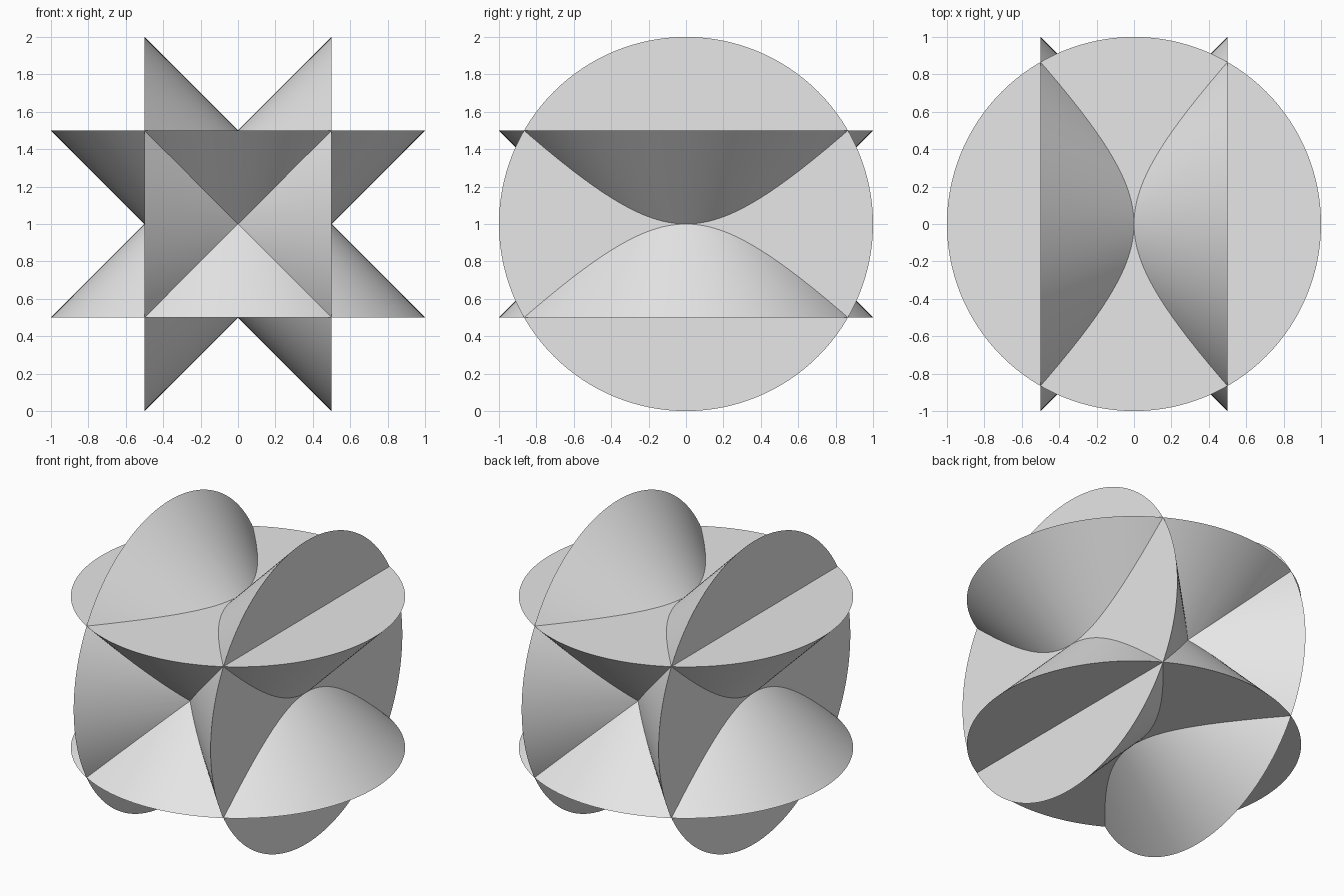
import bpy
import bmesh
from math import cos, sin, tau, radians

cube = bpy.data.objects.get("Cube")
if cube:
    bpy.data.objects.remove(cube, do_unlink=True)

SIDES = 128
RIM, WAIST, HALF = 1.0, 0.5, 0.5

grey = bpy.data.materials.new("plain grey")
grey.use_nodes = True
grey.diffuse_color = (0.8, 0.8, 0.8, 1)
grey.node_tree.nodes["Principled BSDF"].inputs["Base Color"].default_value = (0.8, 0.8, 0.8, 1)


def hourglass(name, place):
    """Closed double cone with a narrow waist; place maps (a, b, along axis) to x, y, z."""
    bm = bmesh.new()
    rings = []
    for radius, height in ((RIM, -HALF), (WAIST, 0), (RIM, HALF)):
        rings.append([bm.verts.new(place(radius * cos(tau * i / SIDES),
                                         radius * sin(tau * i / SIDES), height))
                      for i in range(SIDES)])
    for low, high in zip(rings, rings[1:]):
        for i in range(SIDES):
            j = (i + 1) % SIDES
            bm.faces.new((low[i], low[j], high[j], high[i]))
    bm.faces.new(rings[0][::-1])
    bm.faces.new(rings[-1])
    bmesh.ops.recalc_face_normals(bm, faces=bm.faces)
    mesh = bpy.data.meshes.new(name)
    bm.to_mesh(mesh)
    bm.free()
    mesh.materials.append(grey)
    obj = bpy.data.objects.new(name, mesh)
    bpy.context.collection.objects.link(obj)
    obj.location.z = 1
    return obj


# One hourglass upright, one lying along x
body = hourglass("crossed_hourglasses", lambda a, b, h: (a, b, h))
lying = hourglass("lying_hourglass", lambda a, b, h: (h, b, a))

# Merge both into one solid
union = body.modifiers.new("union", "BOOLEAN")
union.operation = "UNION"
union.solver = "EXACT"
union.object = lying
bpy.ops.object.select_all(action="DESELECT")
bpy.context.view_layer.objects.active = body
body.select_set(True)
bpy.ops.object.modifier_apply(modifier=union.name)
bpy.data.objects.remove(lying, do_unlink=True)

# Smooth cone walls, sharp rims and creases
bpy.ops.object.shade_smooth_by_angle(angle=radians(20))
